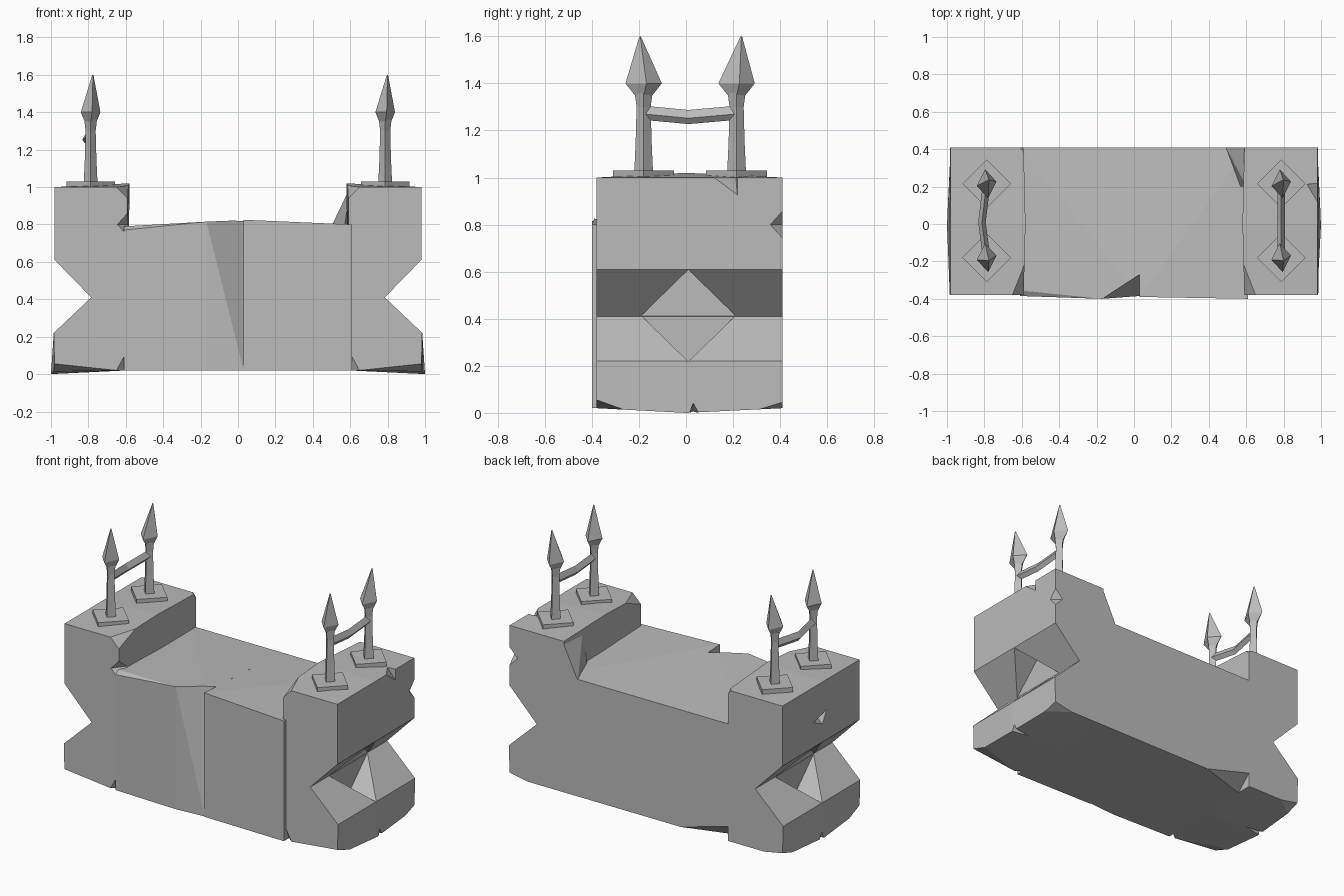
import bpy
import bmesh
from math import cos, sin, pi
from mathutils import Vector

cube = bpy.data.objects.get("Cube")
if cube:
    bpy.data.objects.remove(cube)

stone = bpy.data.materials.new("grey stone")
stone.use_nodes = True
colour = (0.5, 0.5, 0.5, 1)
stone.diffuse_color = colour
stone.node_tree.nodes["Principled BSDF"].inputs["Base Color"].default_value = colour


def finish(name, bm):
    """Turn a bmesh into a flat shaded stone object."""
    bmesh.ops.recalc_face_normals(bm, faces=bm.faces)
    mesh = bpy.data.meshes.new(name)
    bm.to_mesh(mesh)
    bm.free()
    mesh.materials.append(stone)
    obj = bpy.data.objects.new(name, mesh)
    bpy.context.collection.objects.link(obj)
    return obj


def hull(name, points):
    """Convex block around a few corner points."""
    bm = bmesh.new()
    for p in points:
        bm.verts.new(p)
    result = bmesh.ops.convex_hull(bm, input=bm.verts)
    spare = [v for v in result["geom_interior"] if isinstance(v, bmesh.types.BMVert)]
    bmesh.ops.delete(bm, geom=spare, context="VERTS")
    return finish(name, bm)


def carve(obj, cutter):
    """Subtract a cutter and throw it away."""
    mod = obj.modifiers.new("carve", "BOOLEAN")
    mod.operation = "DIFFERENCE"
    mod.solver = "EXACT"
    mod.object = cutter
    bpy.context.view_layer.objects.active = obj
    bpy.ops.object.modifier_apply(modifier=mod.name)
    bpy.data.objects.remove(cutter)


def chip(obj, a, b, c, outside):
    """Slice a corner off along the plane a, b, c on the side of 'outside'."""
    a, b, c, outside = map(Vector, (a, b, c, outside))
    normal = (b - a).cross(c - a).normalized()
    if normal.dot(outside - a) < 0:
        normal.negate()
    bm = bmesh.new()
    bm.from_mesh(obj.data)
    geom = bm.verts[:] + bm.edges[:] + bm.faces[:]
    cut = bmesh.ops.bisect_plane(bm, geom=geom, plane_co=a, plane_no=normal, clear_outer=True)
    edges = [e for e in cut["geom_cut"] if isinstance(e, bmesh.types.BMEdge)]
    bmesh.ops.holes_fill(bm, edges=edges)
    bmesh.ops.recalc_face_normals(bm, faces=bm.faces)
    bm.to_mesh(obj.data)
    bm.free()


def loft(name, rings):
    """Skin a list of equal rings; caps both ends."""
    bm = bmesh.new()
    loops = [[bm.verts.new(p) for p in ring] for ring in rings]
    for low, high in zip(loops, loops[1:]):
        for i in range(len(low)):
            j = (i + 1) % len(low)
            bm.faces.new((low[i], low[j], high[j], high[i]))
    bm.faces.new(loops[0])
    bm.faces.new(loops[-1])
    return finish(name, bm)


BACK = 0.41

# Wall, in two slabs that meet at the front crack
left_slab = hull("wall_slab_right", [
    (-.61, -.385, .02), (-.17, -.4, .02), (.03, -.385, .02),
    (-.61, -.385, .77), (-.61, -.355, .79), (-.17, -.4, .815), (.03, -.385, .825),
    (-.61, BACK, .02), (.03, BACK, .02), (-.61, BACK, .78), (.03, BACK, .78)])
chip(left_slab, (-.17, -.4, .82), (.03, -.27, .82), (.03, -.385, .02), (.03, -.4, .82))
chip(left_slab, (-.25, BACK, .02), (-.61, BACK, .12), (-.61, .3, .02), (-.61, BACK, 0))
hull("wall_slab_left", [
    (x, y, z) for x, front, top in ((.03, -.39, .825), (.61, -.4, .8))
    for y, z in ((front, .02), (front, top), (BACK, .02), (BACK, .78))])
hull("wall_spur", [(.49, BACK, .77), (.57, .2, .79), (.6, BACK, 1), (.6, BACK, .77), (.6, .2, 1)])


def end_block(name, side):
    """Tower with a notch along its outer face and a diamond socket."""
    outline = [(.59, .02), (.98, .02), (.985, .22), (.785, .41), (.98, .61), (.98, 1), (.59, 1)]
    rings = []
    for y, bulge in ((-.38, 0), (0, .02), (BACK, 0)):
        ring = [Vector((side * x, y, z)) for x, z in outline]
        ring[1] += Vector((side * bulge, 0, -bulge))
        ring[6] += Vector((-side * bulge * .5, 0, bulge))
        rings.append(ring)
    block = loft(name, rings)
    carve(block, hull("socket", [
        (side * x, .01 + .2 * cos(k * pi / 2), .413 + .195 * sin(k * pi / 2))
        for x in (.786, 1.1) for k in range(4)]))
    # Worn corners along the bottom and the top
    chip(block, (side * .98, -.38, .055), (side * .65, -.38, .02), (side * .98, -.27, .015),
         (side * .98, -.38, 0))
    chip(block, (side * .98, BACK, .045), (side * .85, BACK, .02), (side * .98, .33, .02),
         (side * .98, BACK, 0))
    chip(block, (side * .59, -.38, .13), (side * .65, -.38, .02), (side * .59, -.33, .02),
         (side * .59, -.38, 0))
    chip(block, (side * .59, -.38, .94), (side * .65, -.38, 1), (side * .59, -.2, 1.02),
         (side * .59, -.38, 1.02))
    # Split in the bottom edge
    carve(block, hull("split", [(side * 1.05, .0, -.03), (side * 1.05, .08, -.03),
                                (side * 1.02, .03, .05), (side * .8, .03, -.02)]))
    return block


right_tower = end_block("right_tower", -1)
left_tower = end_block("left_tower", 1)

# Broken edges that differ from tower to tower
carve(left_tower, hull("edge_break", [(1, .43, .7), (1, .43, .9), (1, .34, .8), (.9, .43, .8)]))
carve(left_tower, hull("top_break", [(1, .06, 1.02), (1, .22, 1.02), (1, .22, .9), (.91, .21, 1.02)]))
carve(right_tower, hull("dent", [(-1, .13, .77), (-1, -.06, .82), (-1, .0, .71), (-.93, .0, .77)]))
carve(right_tower, hull("inner_break", [(-.57, -.4, .7), (-.57, -.4, .9), (-.66, -.4, .8),
                                        (-.57, -.28, .8)]))
carve(right_tower, hull("top_break", [(-.57, .33, 1.03), (-.57, .43, 1.03), (-.57, .43, .93),
                                      (-.65, .43, 1.03)]))


def diamond(x, y, z, rx, ry, turn=0):
    """Four sided ring."""
    return [(x + rx * cos(k * pi / 2 + turn), y + ry * sin(k * pi / 2 + turn), z) for k in range(4)]


# Railings: foot plates, posts with spear heads, and a cross bar
for label, x in (("right", -.788), ("left", .787)):
    for place, y, lean in (("front", -.18, -.015), ("back", .215, .02)):
        name = f"{label}_{place}"
        loft(name + "_foot", [diamond(x, y, z, .13, .13) for z in (.99, 1.03)])
        loft(name + "_post", [
            diamond(x, y, 1.02, .037, .04), diamond(x, y, 1.15, .031, .034),
            diamond(x, y, 1.3, .027, .03), diamond(x, y, 1.36, .034, .038)])
        loft(name + "_spear_head", [
            diamond(x, y, 1.345, .03, .034), diamond(x, y, 1.4, .053, .078, .15),
            diamond(x + .012, y + lean, 1.6, .003, .003, .15)])
    bend = -.025 if label == "right" else 0
    loft(label + "_cross_bar", [
        [(x + dx + shift, y, z + drop) for dx, z in ((-.02, 1.27), (0, 1.245), (.02, 1.27), (0, 1.305))]
        for y, shift, drop in ((-.18, 0, 0), (.01, bend, -.018), (.215, 0, 0))])
